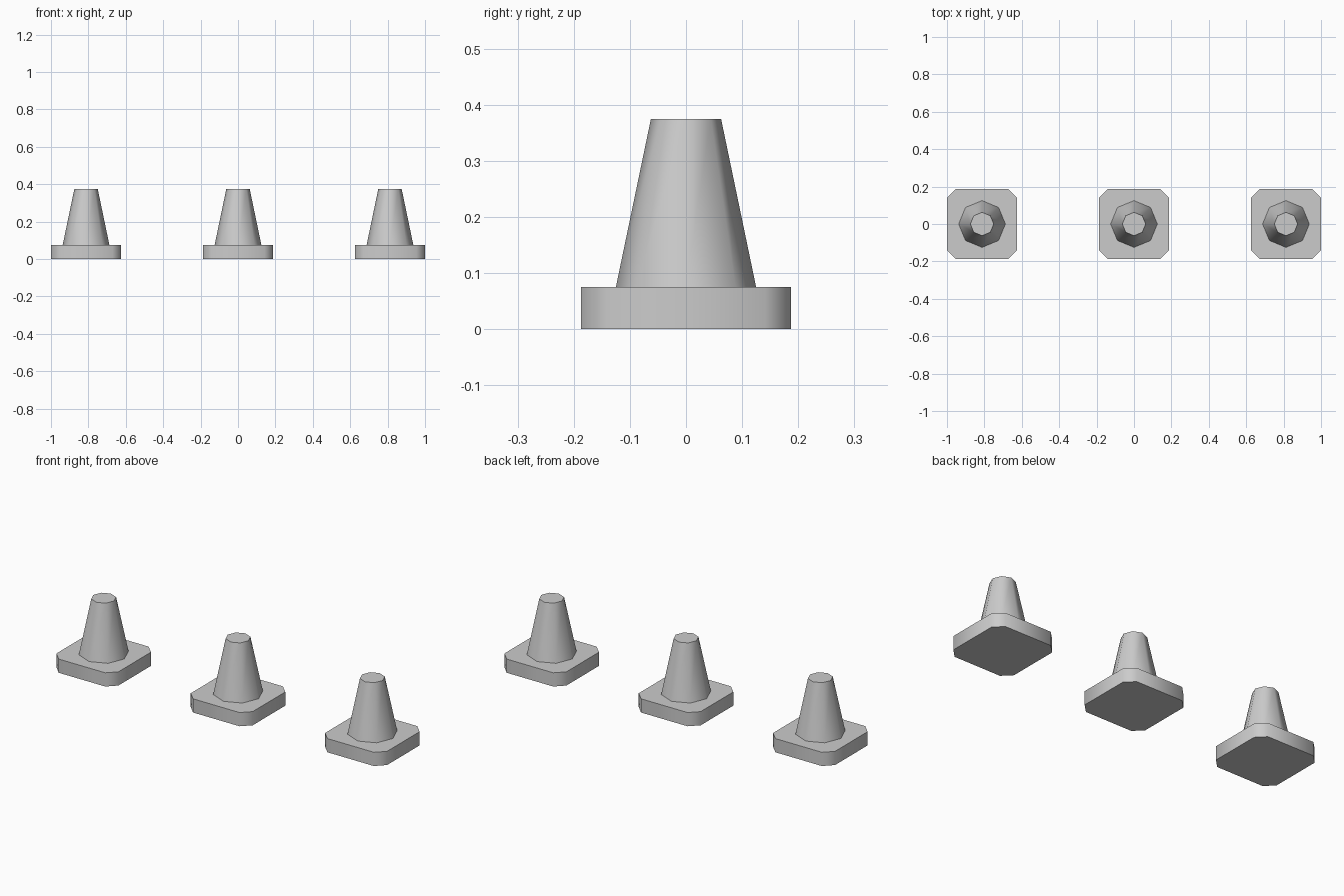
import bpy, bmesh
from math import cos, sin, pi, radians

cube = bpy.data.objects.get("Cube")
if cube:
    bpy.data.objects.remove(cube, do_unlink=True)

SPACING = 0.8125
HALF, CORNER = 0.1875, 0.047
BASE_TOP, CONE_TOP = 0.075, 0.375
SIDES, FOOT_R, TIP_R = 8, 0.125, 0.0625

grey = bpy.data.materials.new("plain grey")
grey.use_nodes = True
colour = (0.6, 0.6, 0.6, 1)
grey.diffuse_color = colour
grey.node_tree.nodes["Principled BSDF"].inputs["Base Color"].default_value = colour


def ring(radius):
    """Regular polygon with a corner on each axis."""
    return [(radius * cos(2 * pi * i / SIDES), radius * sin(2 * pi * i / SIDES))
            for i in range(SIDES)]


def clipped_square(half, cut):
    """Square outline with its four corners cut off."""
    a, b = half, half - cut
    points = []
    for c, s in ((1, 0), (0, 1), (-1, 0), (0, -1)):
        points += [(x * c - y * s, x * s + y * c) for x, y in ((a, b), (b, a))]
    return points


def loft(name, x, lower, upper, z0, z1):
    """Closed solid between two matching outlines, with soft sides and crisp rims."""
    bm = bmesh.new()
    low = [bm.verts.new((px, py, z0)) for px, py in lower]
    high = [bm.verts.new((px, py, z1)) for px, py in upper]
    bm.faces.new(low[::-1])
    bm.faces.new(high)
    for i in range(len(low)):
        j = (i + 1) % len(low)
        bm.faces.new((low[i], low[j], high[j], high[i]))
    mesh = bpy.data.meshes.new(name)
    bm.to_mesh(mesh)
    bm.free()
    mesh.materials.append(grey)
    obj = bpy.data.objects.new(name, mesh)
    obj.location.x = x
    bpy.context.collection.objects.link(obj)
    bpy.ops.object.select_all(action="DESELECT")
    obj.select_set(True)
    bpy.context.view_layer.objects.active = obj
    bpy.ops.object.shade_smooth_by_angle(angle=radians(60))


# Three identical cones in a row, each a foot plate and a tapered body
outline = clipped_square(HALF, CORNER)
for label, step in (("right", -1), ("middle", 0), ("left", 1)):
    x = step * SPACING
    loft(label + "_base_plate", x, outline, outline, 0, BASE_TOP)
    loft(label + "_cone_body", x, ring(FOOT_R), ring(TIP_R), BASE_TOP, CONE_TOP)
